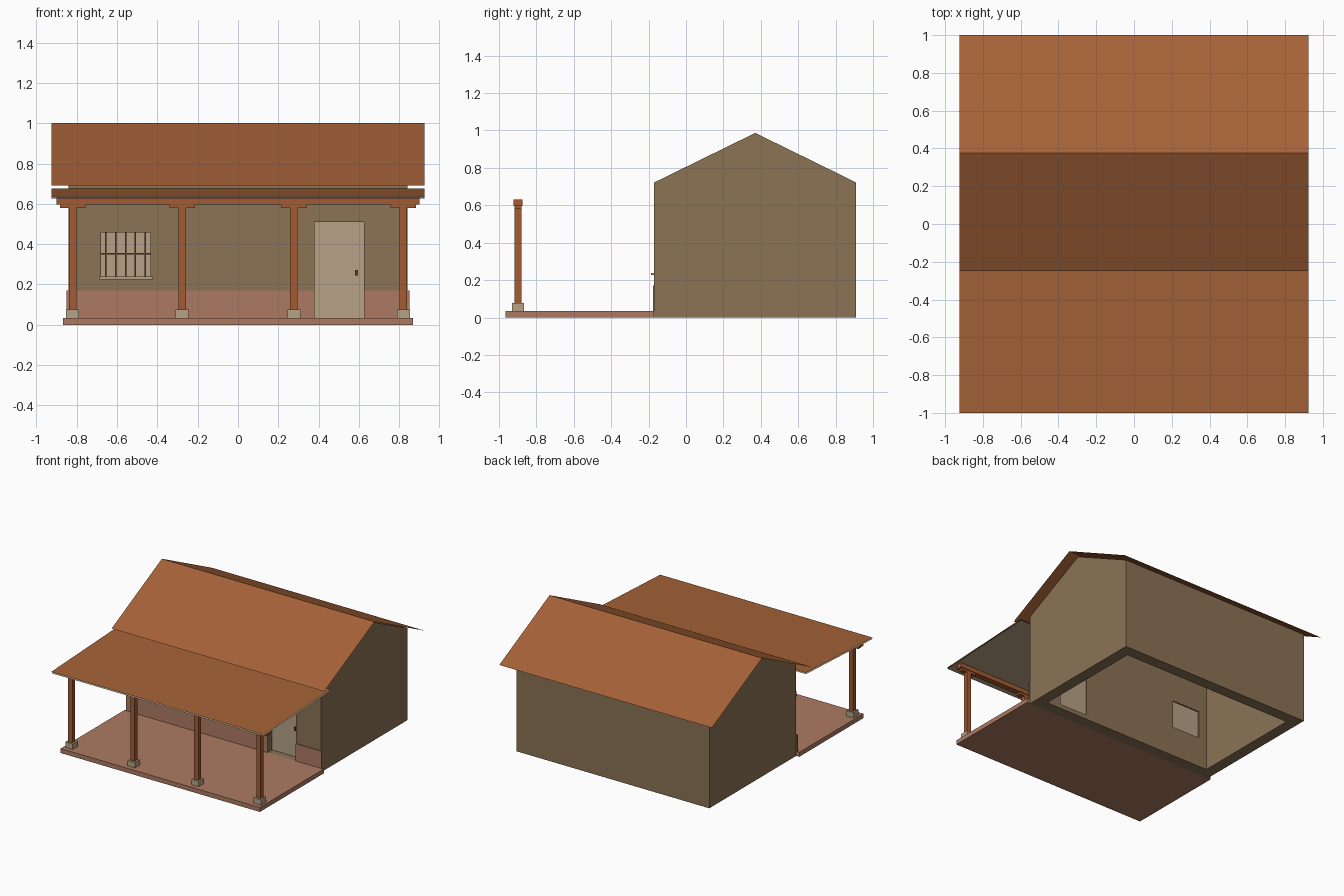
import bpy, bmesh

if "Cube" in bpy.data.objects:
    bpy.data.objects.remove(bpy.data.objects["Cube"])


def material(name, rgb):
    lin = [((c / 255 + 0.055) / 1.055) ** 2.4 for c in rgb]
    m = bpy.data.materials.new(name)
    m.diffuse_color = (*lin, 1)
    m.use_nodes = True
    m.node_tree.nodes["Principled BSDF"].inputs["Base Color"].default_value = m.diffuse_color
    return m


ROOF = material("clay_roof", (165, 98, 55))
WOOD = material("brown_wood", (163, 91, 51))
WALL = material("earth_wall", (139, 115, 85))
BRICK = material("brick_red", (172, 122, 99))
STONE = material("pale_stone", (182, 162, 134))
DARK = material("dark_wood", (112, 66, 36))


def finish(name, bm, mat):
    me = bpy.data.meshes.new(name)
    bm.to_mesh(me)
    bm.free()
    if mat:
        me.materials.append(mat)
    ob = bpy.data.objects.new(name, me)
    bpy.context.collection.objects.link(ob)
    return ob


def box(name, x, y, z, mat):
    """Box from (min, max) ranges."""
    bm = bmesh.new()
    bmesh.ops.create_cube(bm, size=1)
    for v in bm.verts:
        v.co = [r[0] if c < 0 else r[1] for c, r in zip(v.co, (x, y, z))]
    return finish(name, bm, mat)


def prism(name, profile, hx, mat):
    """Extrude a closed (y, z) profile along x, from -hx to hx."""
    bm = bmesh.new()
    f = bm.faces.new([bm.verts.new((-hx, y, z)) for y, z in profile])
    ext = bmesh.ops.extrude_face_region(bm, geom=[f])
    for v in ext["geom"]:
        if isinstance(v, bmesh.types.BMVert):
            v.co.x = hx
    bmesh.ops.recalc_face_normals(bm, faces=bm.faces)
    return finish(name, bm, mat)


def sheet(name, path, hx, mat):
    """Zero-thickness sheet following an open (y, z) path."""
    bm = bmesh.new()
    rows = [[bm.verts.new((sx * hx, y, z)) for sx in (-1, 1)] for y, z in path]
    for a, b in zip(rows, rows[1:]):
        bm.faces.new((a[0], a[1], b[1], b[0]))
    return finish(name, bm, mat)


# House shell: gabled prism, hollowed, with door and window openings
door_x, door_z = (0.38, 0.625), (0.035, 0.51)
win_x, win_z = (-0.68, -0.435), (0.238, 0.457)
walls = prism("house_walls", [(-0.17, 0), (0.91, 0), (0.91, 0.722), (0.37, 0.987), (-0.17, 0.722)], 0.84, WALL)
cutters = [
    box("room_cutter", (-0.75, 0.75), (-0.08, 0.82), (-0.1, 1.2), None),
    box("door_cutter", door_x, (-0.3, 0.02), door_z, None),
    box("window_cutter", win_x, (-0.3, 0.02), win_z, None),
]
for c in cutters:
    mod = walls.modifiers.new(c.name, 'BOOLEAN')
    mod.operation = 'DIFFERENCE'
    mod.solver = 'EXACT'
    mod.object = c
    c.hide_render = True
    c.hide_viewport = False
# apply the cuts, then remove the cutters
bpy.context.view_layer.update()
cut = bpy.data.meshes.new_from_object(walls.evaluated_get(bpy.context.evaluated_depsgraph_get()))
walls.modifiers.clear()
walls.data = cut
cut.materials.clear()
cut.materials.append(WALL)
for p in cut.polygons:
    p.material_index = 0
for c in cutters:
    bpy.data.objects.remove(c)

# Door and handle
box("door", door_x, (-0.12, -0.09), door_z, STONE)
box("door_handle", (0.58, 0.594), (-0.135, -0.12), (0.245, 0.273), DARK)

# Window panel, bars and sill
box("window_panel", win_x, (-0.12, -0.09), win_z, STONE)
for i in range(5):
    x = -0.655 + i * 0.0488
    box("window_bar", (x - 0.004, x + 0.004), (-0.154, -0.146), win_z, DARK)
box("window_cross_bar", win_x, (-0.154, -0.146), (0.348, 0.356), DARK)
box("window_sill", (-0.69, -0.425), (-0.187, -0.12), (0.226, 0.239), STONE)

# Brick plinth along the front, either side of the door
box("plinth_left", (-0.85, door_x[0]), (-0.176, -0.168), (0.035, 0.17), BRICK)
box("plinth_right", (door_x[1], 0.85), (-0.176, -0.168), (0.035, 0.17), BRICK)

# Porch floor
box("porch_floor", (-0.867, 0.867), (-0.966, -0.17), (0, 0.035), BRICK)

# Posts with stone feet and brackets
PY = -0.898
for x in (-0.82, -0.277, 0.277, 0.82):
    box("post_foot", (x - 0.032, x + 0.032), (PY - 0.032, PY + 0.032), (0.035, 0.077), STONE)
    box("porch_post", (x - 0.019, x + 0.019), (PY - 0.018, PY + 0.018), (0.077, 0.597), WOOD)
    box("post_bracket", (x - 0.063, x + 0.063), (PY - 0.018, PY + 0.018), (0.58, 0.597), WOOD)
box("porch_beam", (-0.9, 0.9), (PY - 0.023, PY + 0.023), (0.597, 0.631), WOOD)

# Roofs: thin sheets, porch roof has a pale lining
sheet("main_roof", [(-0.25, 0.69), (0.375, 1.0), (1.0, 0.69)], 0.925, ROOF)
sheet("porch_roof", [(-1.0, 0.636), (-0.17, 0.676)], 0.925, ROOF)
sheet("porch_ceiling", [(-0.17, 0.666), (-1.0, 0.626)], 0.925, STONE)
